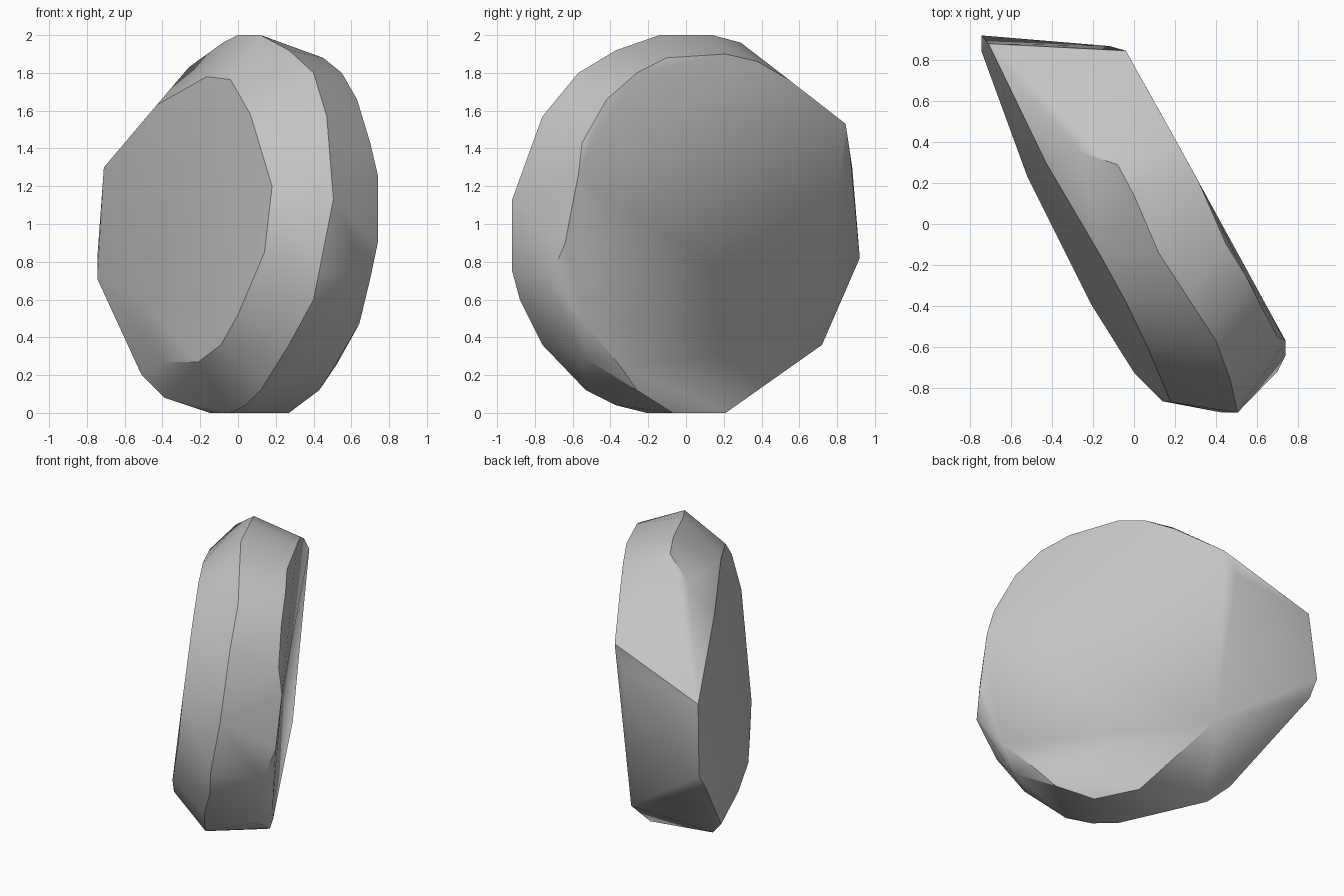
import bpy
import bmesh
import math
from mathutils import Vector

default_cube = bpy.data.objects.get("Cube")
if default_cube:
    bpy.data.objects.remove(default_cube, do_unlink=True)


def make_material(name, value):
    """Plain grey material, same colour in viewport and render."""
    colour = (value, value, value, 1)
    material = bpy.data.materials.new(name)
    material.use_nodes = True
    material.diffuse_color = colour
    shader = material.node_tree.nodes["Principled BSDF"]
    shader.inputs["Base Color"].default_value = colour
    shader.inputs["Roughness"].default_value = 0.9
    return material


def on_plane(outline, offset, slope_y, slope_z):
    """Lift a (y, z) outline onto a slanted plane."""
    return [Vector((offset + slope_y * y + slope_z * z, y, z)) for y, z in outline]


def build_hull(name, points, material):
    """Wrap the outlines in one chipped stone surface."""
    bm = bmesh.new()
    for point in points:
        bm.verts.new(point)
    bmesh.ops.convex_hull(bm, input=bm.verts[:])
    loose = [vert for vert in bm.verts if not vert.link_faces]
    bmesh.ops.delete(bm, geom=loose, context="VERTS")
    bmesh.ops.recalc_face_normals(bm, faces=bm.faces[:])
    mesh = bpy.data.meshes.new(name)
    bm.to_mesh(mesh)
    bm.free()
    mesh.materials.append(material)
    stone = bpy.data.objects.new(name, mesh)
    bpy.context.collection.objects.link(stone)
    return stone


# Upper edge of the broad front face
front_outline = [(-.87, 1.2), (-.6, 1.58), (-.38, 1.765), (-.15, 1.78), (.3, 1.63)]
front_face = on_plane(front_outline, -.415, -.556, .093)

# Slightly bulging lower edge of the front face
front_belly = [
    (.14, -.865, .85), (0, -.725, .52), (-.09, -.58, .36),
    (-.21, -.39, .27), (-.405, 0, .27), (-.52, .23, .6),
]

# Broad back face, leaning inward toward the ground
back_outline = [(.845, 1.53), (.72, .36), (-.53, .47), (-.35, .25)]
back_face = on_plane(back_outline, .296, -.569, .095)

# Chipped edge of the back face
back_edge = [
    (.125, .55, 1.76), (.22, .38, 1.86), (.313, .21, 1.9),
    (.45, -.1, 1.88), (.55, -.26, 1.8), (.63, -.42, 1.66),
    (.7, -.55, 1.43), (.74, -.57, 1.26), (.74, -.64, .9),
    (.7, -.72, .71), (.54, -.55, .3), (.43, -.26, .12),
    (.27, -.07, 0), (.13, .21, 0),
]

# Ridge running around the rim
ridge = [
    (-.26, .35, 1.83), (-.08, .29, 1.96), (0, .14, 2), (.12, -.14, 2),
    (.27, -.37, 1.92), (.4, -.57, 1.8), (.47, -.76, 1.57),
    (.505, -.92, 1.13), (.43, -.92, .75), (.4, -.88, .6),
    (.27, -.76, .36), (.12, -.53, .12), (.04, -.37, .04),
    (-.04, -.21, 0), (-.15, .03, 0), (-.39, .26, .08),
]

# Pointed wedge at the rear end
wedge = [
    (-.12, .868, 1.38), (-.71, .88, 1.3), (-.745, .92, .82),
    (-.745, .845, .71), (-.51, .34, .2),
]

stone_grey = make_material("stone grey", .55)
outlines = front_face + front_belly + back_face + back_edge + ridge + wedge
rock = build_hull("flat_rock", outlines, stone_grey)

# Smooth shading with the hard ridges kept
bpy.ops.object.select_all(action="DESELECT")
rock.select_set(True)
bpy.context.view_layer.objects.active = rock
bpy.ops.object.shade_smooth_by_angle(angle=math.radians(33))
